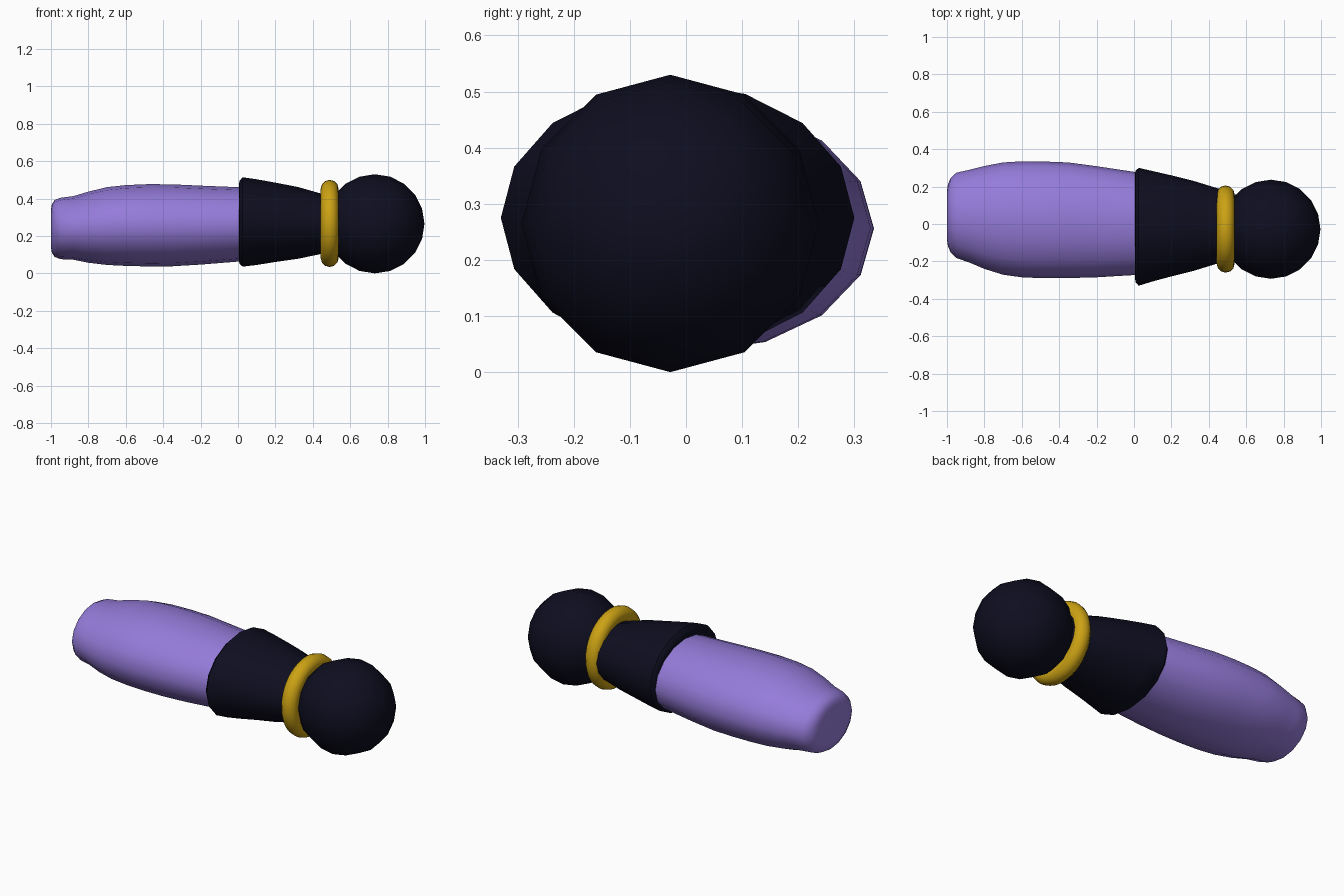
import bpy, bmesh, math
from mathutils import Matrix

if "Cube" in bpy.data.objects:
    bpy.data.objects.remove(bpy.data.objects["Cube"])


def material(name, rgb):
    m = bpy.data.materials.new(name)
    m.diffuse_color = (*rgb, 1)
    m.use_nodes = True
    m.node_tree.nodes["Principled BSDF"].inputs["Base Color"].default_value = m.diffuse_color
    return m


purple = material("purple", (0.30, 0.20, 0.70))
navy = material("dark navy", (0.0042, 0.0042, 0.0144))
gold = material("gold", (0.60, 0.36, 0.007))


def finish(bm, name, mat, angle):
    bmesh.ops.recalc_face_normals(bm, faces=bm.faces)
    me = bpy.data.meshes.new(name)
    bm.to_mesh(me)
    bm.free()
    me.materials.append(mat)
    ob = bpy.data.objects.new(name, me)
    bpy.context.collection.objects.link(ob)
    bpy.ops.object.select_all(action='DESELECT')
    ob.select_set(True)
    bpy.context.view_layer.objects.active = ob
    bpy.ops.object.shade_smooth_by_angle(angle=math.radians(angle))
    return ob


def loft(name, rings, mat, angle, sides=16):
    """Skin elliptical rings (x, centre y, centre z, radius y, radius z) along x."""
    bm = bmesh.new()
    loops = []
    for x, cy, cz, ry, rz in rings:
        loops.append([bm.verts.new((x, cy + ry * math.cos(2 * math.pi * i / sides),
                                    cz + rz * math.sin(2 * math.pi * i / sides)))
                      for i in range(sides)])
    for a, b in zip(loops, loops[1:]):
        for i in range(sides):
            j = (i + 1) % sides
            bm.faces.new((a[i], a[j], b[j], b[i]))
    bm.faces.new(loops[0])
    bm.faces.new(loops[-1])
    return finish(bm, name, mat, angle)


# Swelling purple body with a rounded end
loft("body", [
    (-1.00, 0.047, 0.240, 0.130, 0.100),
    (-0.995, 0.047, 0.240, 0.165, 0.130),
    (-0.98, 0.047, 0.240, 0.200, 0.152),
    (-0.95, 0.046, 0.240, 0.228, 0.164),
    (-0.88, 0.042, 0.243, 0.248, 0.170),
    (-0.80, 0.035, 0.247, 0.275, 0.190),
    (-0.70, 0.029, 0.253, 0.300, 0.208),
    (-0.60, 0.025, 0.256, 0.310, 0.216),
    (-0.48, 0.022, 0.257, 0.312, 0.220),
    (-0.35, 0.020, 0.257, 0.309, 0.219),
    (-0.20, 0.012, 0.258, 0.297, 0.211),
    (0.00, 0.003, 0.262, 0.276, 0.199),
    (0.05, 0.000, 0.262, 0.268, 0.195),
], purple, 60)

# Dark tapering sleeve with a flared rim
loft("sleeve", [
    (0.005, -0.008, 0.270, 0.275, 0.203),
    (0.008, -0.014, 0.274, 0.298, 0.222),
    (0.025, -0.015, 0.275, 0.315, 0.239),
    (0.10, -0.012, 0.274, 0.295, 0.229),
    (0.20, -0.010, 0.273, 0.270, 0.212),
    (0.32, -0.010, 0.270, 0.240, 0.192),
    (0.45, -0.010, 0.265, 0.200, 0.160),
    (0.55, -0.020, 0.265, 0.175, 0.150),
], navy, 50)

# Gold collar ring
bm = bmesh.new()
major, minor, n, k = 0.185, 0.048, 40, 12
grid = []
for i in range(n):
    a = 2 * math.pi * i / n
    row = []
    for j in range(k):
        b = 2 * math.pi * j / k
        r = major + minor * math.cos(b)
        row.append(bm.verts.new((0.49 + minor * math.sin(b),
                                 -0.027 + r * math.cos(a), 0.267 + r * math.sin(a))))
    grid.append(row)
for i in range(n):
    for j in range(k):
        p, q = grid[i], grid[(i + 1) % n]
        bm.faces.new((p[j], q[j], q[(j + 1) % k], p[(j + 1) % k]))
finish(bm, "collar_ring", gold, 60)

# Ball knob, poles along the long axis
bm = bmesh.new()
bmesh.ops.create_uvsphere(
    bm, u_segments=12, v_segments=10, radius=0.265,
    matrix=Matrix.Translation((0.732, -0.028, 0.265)) @ Matrix.Rotation(math.pi / 2, 4, 'Y'))
finish(bm, "ball_knob", navy, 60)
